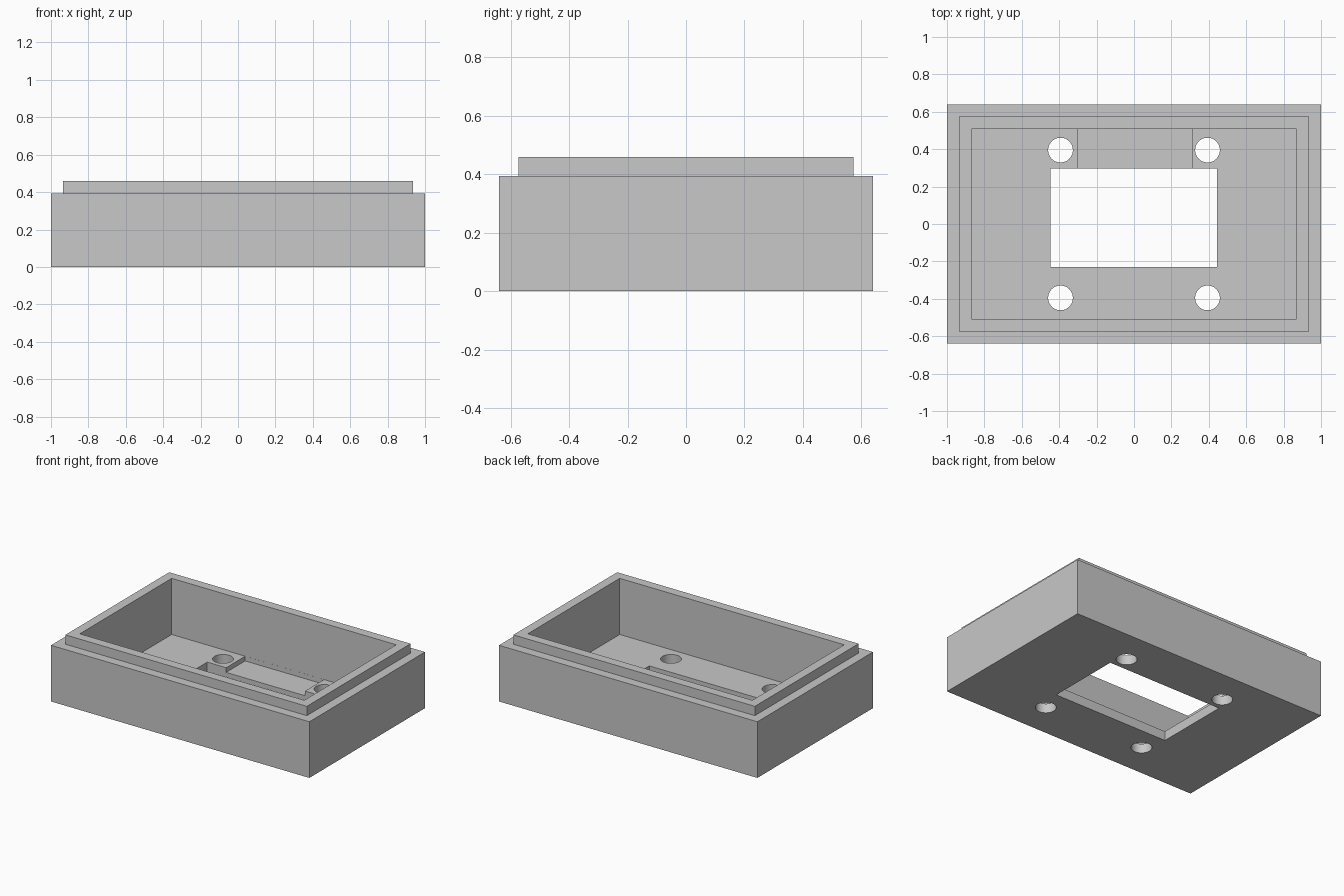
import bpy, bmesh
from mathutils import Matrix, Vector

if "Cube" in bpy.data.objects:
    bpy.data.objects.remove(bpy.data.objects["Cube"], do_unlink=True)

HALF_Y = 0.639
STEP = 0.0655      # lip width, lip height and floor thickness
BODY_H = 0.393

grey = bpy.data.materials.new("plain grey")
grey.use_nodes = True
colour = (0.58, 0.58, 0.58, 1)
grey.diffuse_color = colour
grey.node_tree.nodes["Principled BSDF"].inputs["Base Color"].default_value = colour


def make_object(name, bm):
    mesh = bpy.data.meshes.new(name)
    bm.normal_update()
    bm.to_mesh(mesh)
    bm.free()
    obj = bpy.data.objects.new(name, mesh)
    bpy.context.collection.objects.link(obj)
    mesh.materials.append(grey)
    return obj


def box(low, high):
    low, high = Vector(low), Vector(high)
    bm = bmesh.new()
    bmesh.ops.create_cube(bm, size=1, matrix=Matrix.Translation((low + high) / 2)
                          @ Matrix.Diagonal((*(high - low), 1)))
    return bm


# Tray: a box whose top is stepped in to a lip, then sunk to the floor
bm = box((-1, -HALF_Y, 0), (1, HALF_Y, BODY_H))
top = max(bm.faces, key=lambda f: f.calc_center_median().z)
for z in (BODY_H + STEP, STEP):
    bmesh.ops.inset_region(bm, faces=[top], thickness=STEP, use_even_offset=True)
    new = bmesh.ops.extrude_discrete_faces(bm, faces=[top])
    top = new["faces"][0]
    for v in top.verts:
        v.co.z = z
bmesh.ops.recalc_face_normals(bm, faces=bm.faces)
tray = make_object("enclosure_tray", bm)

# Cutters: display window, shallow recess reaching the back wall, four screw holes
wall_y = HALF_Y - 2 * STEP - 0.0005
cutters = [
    make_object("window_cutter", box((-0.447, -0.23, -0.1), (0.445, 0.298, 0.2))),
    make_object("recess_cutter", box((-0.30, 0.1, STEP / 2), (0.31, wall_y, 0.2))),
]
for sx in (-1, 1):
    for sy in (-1, 1):
        bm = bmesh.new()
        bmesh.ops.create_cone(bm, cap_ends=True, segments=48, radius1=0.066,
                              radius2=0.066, depth=0.4,
                              matrix=Matrix.Translation((sx * 0.393, sy * 0.395, 0)))
        cutters.append(make_object("screw_hole_cutter", bm))

bpy.ops.object.select_all(action="DESELECT")
tray.select_set(True)
bpy.context.view_layer.objects.active = tray
for cutter in cutters:
    cutter.hide_render = True
    mod = tray.modifiers.new("cut", "BOOLEAN")
    mod.operation = "DIFFERENCE"
    mod.solver = "EXACT"
    mod.object = cutter
    bpy.ops.object.modifier_apply(modifier=mod.name)
    bpy.data.objects.remove(cutter, do_unlink=True)

bpy.ops.object.shade_smooth_by_angle()
